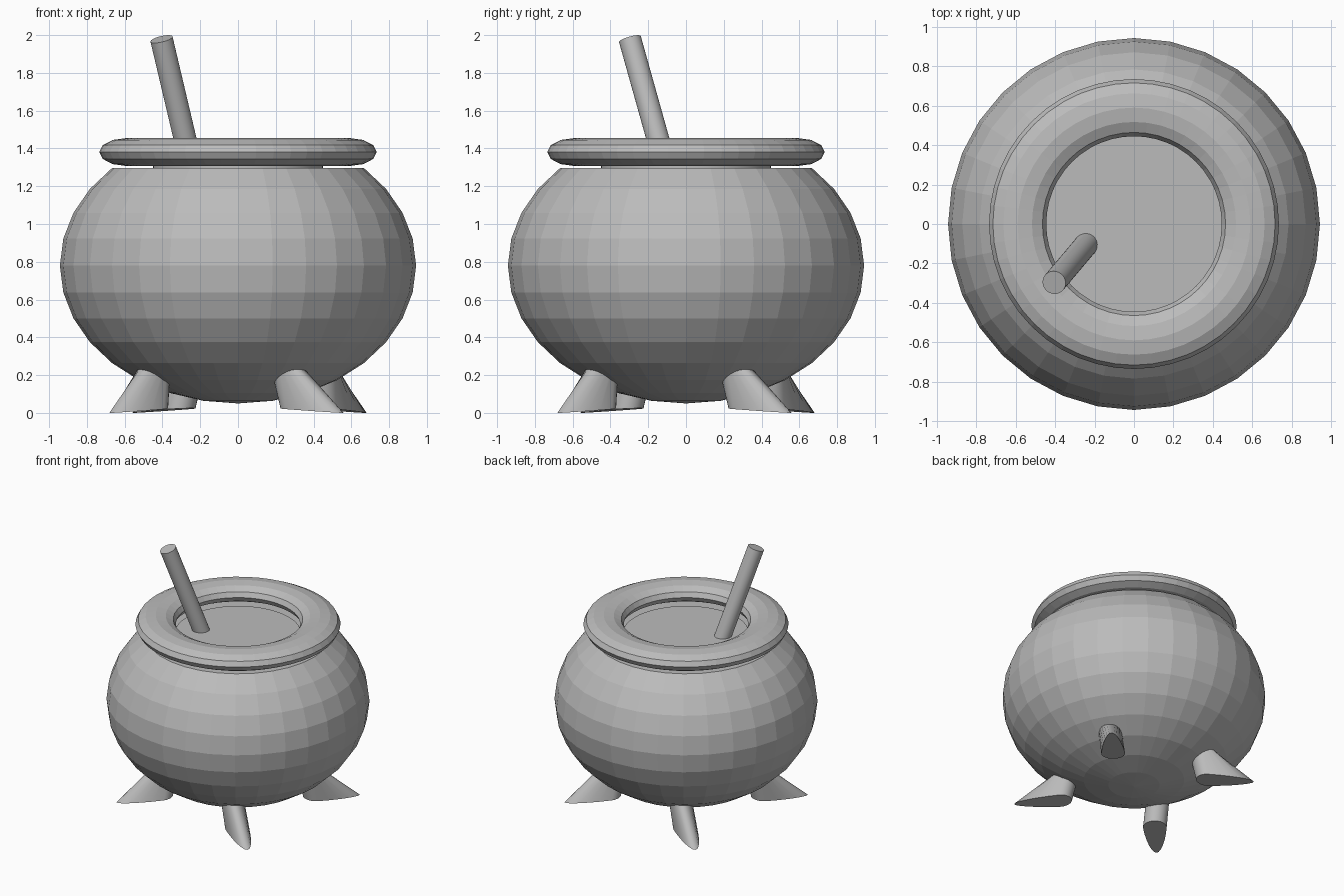
import bpy, bmesh, math
from mathutils import Vector, Matrix

if "Cube" in bpy.data.objects:
    bpy.data.objects.remove(bpy.data.objects["Cube"])

grey = bpy.data.materials.new("plain grey")
grey.diffuse_color = (0.5, 0.5, 0.5, 1)
grey.use_nodes = True
grey.node_tree.nodes["Principled BSDF"].inputs["Base Color"].default_value = grey.diffuse_color


def finish(name, bm, smooth=False):
    bmesh.ops.recalc_face_normals(bm, faces=bm.faces[:])
    mesh = bpy.data.meshes.new(name)
    bm.to_mesh(mesh)
    bm.free()
    mesh.materials.append(grey)
    if smooth:
        for p in mesh.polygons:
            p.use_smooth = True
        mesh.set_sharp_from_angle(angle=math.radians(35))
    ob = bpy.data.objects.new(name, mesh)
    bpy.context.collection.objects.link(ob)
    return ob


def loft(bm, rings):
    """Bridge closed rings of points and cap both ends."""
    vs = [[bm.verts.new(p) for p in r] for r in rings]
    n = len(vs[0])
    for a, b in zip(vs, vs[1:]):
        for i in range(n):
            j = (i + 1) % n
            bm.faces.new((a[i], a[j], b[j], b[i]))
    bm.faces.new(vs[0])
    bm.faces.new(vs[-1])


# Pot body: squashed sphere with its top sliced off flat
bm = bmesh.new()
bmesh.ops.create_uvsphere(
    bm, u_segments=32, v_segments=16, radius=1,
    matrix=Matrix.Translation((0, 0, 0.78)) @ Matrix.Diagonal((0.943, 0.943, 0.73, 1)))
bmesh.ops.delete(bm, geom=[v for v in bm.verts if v.co.z > 1.32], context='VERTS')
bmesh.ops.holes_fill(bm, edges=[e for e in bm.edges if e.is_boundary], sides=0)
finish("pot_body", bm)

# Rim: flattened ring
bm = bmesh.new()
N, M = 48, 12
ring = []
for i in range(N):
    a = 2 * math.pi * i / N
    row = []
    for k in range(M):
        b = 2 * math.pi * k / M
        r = 0.59 + 0.145 * math.cos(b)
        row.append(bm.verts.new((r * math.cos(a), r * math.sin(a), 1.381 + 0.074 * math.sin(b))))
    ring.append(row)
for i in range(N):
    for k in range(M):
        p, q, m = ring[i], ring[(i + 1) % N], (k + 1) % M
        bm.faces.new((p[k], q[k], q[m], p[m]))
finish("rim", bm)

# Liquid surface inside the rim
bm = bmesh.new()
bmesh.ops.create_cone(bm, cap_ends=True, segments=48, radius1=0.45, radius2=0.45, depth=0.05,
                      matrix=Matrix.Translation((0, 0, 1.288)))
finish("liquid", bm, True)

# Stirring stick leaning out of the pot
bm = bmesh.new()
top = Vector((-0.405, -0.297, 1.979))
axis = Vector((-0.236, -0.28, 1.0))
low = top - axis * 0.71
rot = axis.to_track_quat('Z', 'Y').to_matrix().to_4x4()
bmesh.ops.create_cone(bm, cap_ends=True, segments=32, radius1=0.06, radius2=0.06,
                      depth=(top - low).length,
                      matrix=Matrix.Translation((top + low) / 2) @ rot)
finish("stirring_stick", bm, True)

# Feet: round at the top, flaring into a pointed toe; four around the pot
toe = math.radians(-42)
u = Vector((math.cos(toe), math.sin(toe), 0))
w = Vector((-u.y, u.x, 0))
for k in range(4):
    upper, sole = [], []
    for i in range(24):
        t = 2 * math.pi * i / 24
        c, s = math.cos(t), math.sin(t)
        upper.append(Vector((0.255, -0.44, 0.25)) + 0.083 * (c * u + s * w))
        along = c * (0.33 if c > 0 else 0.085)
        side = 0.085 * s * (1 - 0.25 * max(c, 0))
        p = Vector((0.31, -0.455, 0)) + along * u + side * w
        p.z = 0.025 * (0.33 - along) / 0.415
        sole.append(p)
    bm = bmesh.new()
    loft(bm, [sole, upper])
    bmesh.ops.rotate(bm, verts=bm.verts[:], cent=(0, 0, 0),
                     matrix=Matrix.Rotation(k * math.pi / 2, 3, 'Z'))
    finish("foot_%d" % (k + 1), bm, True)
